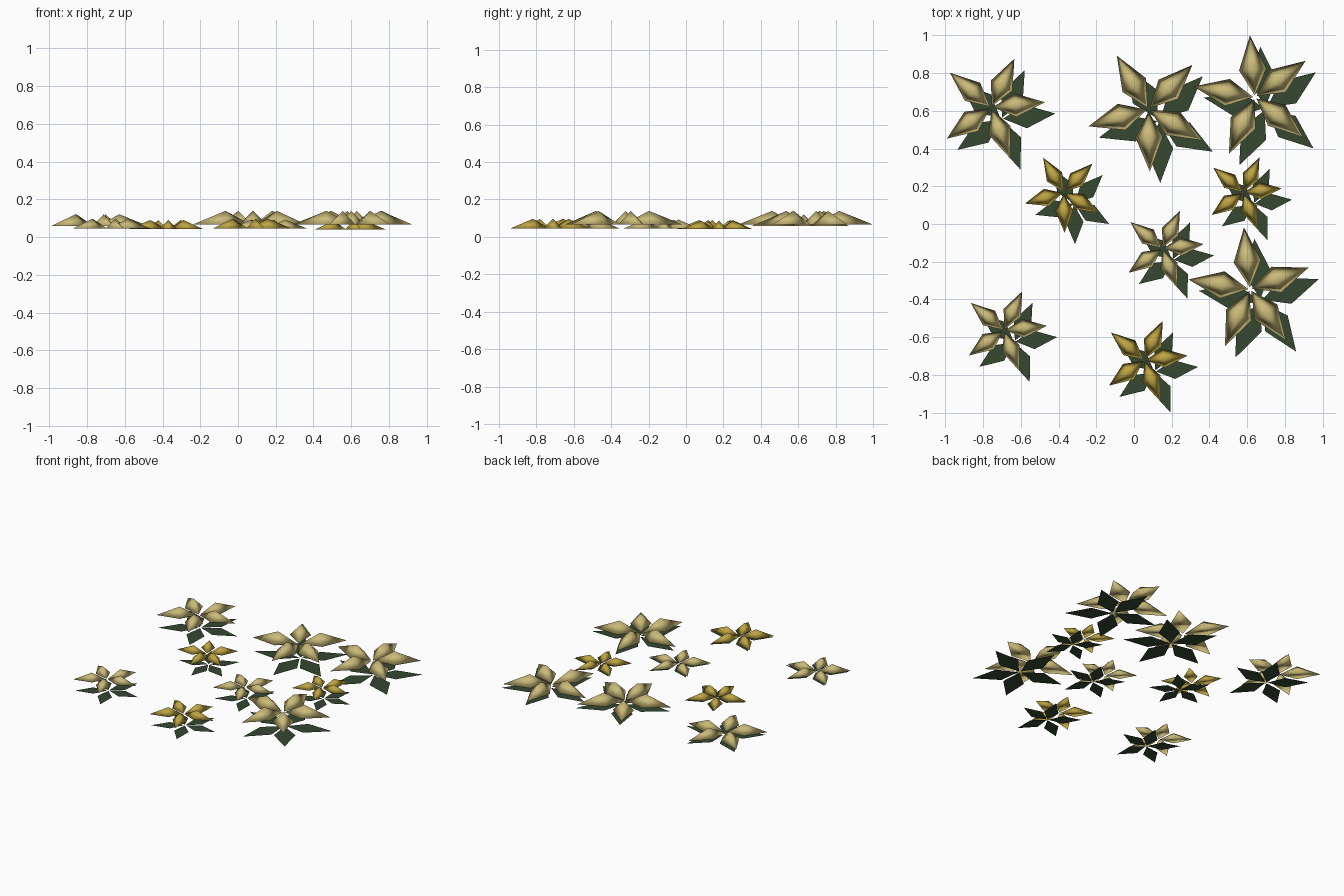
import bpy, bmesh, math
from mathutils import Matrix, Vector

if "Cube" in bpy.data.objects:
    bpy.data.objects.remove(bpy.data.objects["Cube"])

def material(name, rgb):
    m = bpy.data.materials.new(name)
    m.diffuse_color = (*rgb, 1)
    m.use_nodes = True
    m.node_tree.nodes["Principled BSDF"].inputs["Base Color"].default_value = m.diffuse_color
    return m

CREAM = material("pale straw", (0.60, 0.50, 0.19))
GOLD = material("old gold", (0.52, 0.38, 0.055))
GREEN = material("dark leaf green", (0.035, 0.065, 0.03))

# kite outline of one petal, for a flower of radius 1
KITE = [(0.03, 0), (0.45, -0.22), (1, 0), (0.45, 0.22)]
PEAK = (0.45, 0)
STEP = math.radians(75.3)
SHIFT = Vector((0.055, -0.06, 0))


def star(name, centre, radius, start, mat, solid):
    bm = bmesh.new()
    for i in range(5):
        turn = Matrix.Rotation(math.radians(start) + i * STEP, 3, 'Z')
        ring = [bm.verts.new(turn @ Vector((x * radius, y * radius, 0))) for x, y in KITE]
        if solid:   # raised petal with a flat underside
            top = bm.verts.new(turn @ Vector((PEAK[0] * radius, 0, 0.22 * radius)))
            bm.faces.new(ring[::-1])
            for a, b in zip(ring, ring[1:] + ring[:1]):
                bm.faces.new((a, b, top))
        else:       # flat leaf
            bm.faces.new(ring)
    for f in bm.faces:
        f.smooth = solid
    me = bpy.data.meshes.new(name)
    bm.to_mesh(me)
    bm.free()
    me.materials.append(mat)
    ob = bpy.data.objects.new(name, me)
    ob.location = centre
    bpy.context.collection.objects.link(ob)


# x, y, radius, angle of first petal, colour
FLOWERS = [
    (-0.757, 0.617, 0.286, 64.5, CREAM),
    (0.077, 0.608, 0.33, -30, CREAM),
    (0.641, 0.671, 0.33, 94.6, CREAM),
    (-0.372, 0.167, 0.214, -30, GOLD),
    (0.578, 0.167, 0.205, 65, GOLD),
    (0.150, -0.130, 0.22, 65, CREAM),
    (0.615, -0.346, 0.33, 305, CREAM),
    (-0.689, -0.564, 0.228, 65, CREAM),
    (0.055, -0.722, 0.23, 65, GOLD),
]
for n, (x, y, r, a, mat) in enumerate(FLOWERS, 1):
    base = Vector((x, y, 0))
    star(f"flower_{n}", base + Vector((0, 0, 0.2 * r)), r, a, mat, True)
    star(f"leaf_{n}", base + SHIFT, r, a, GREEN, False)
